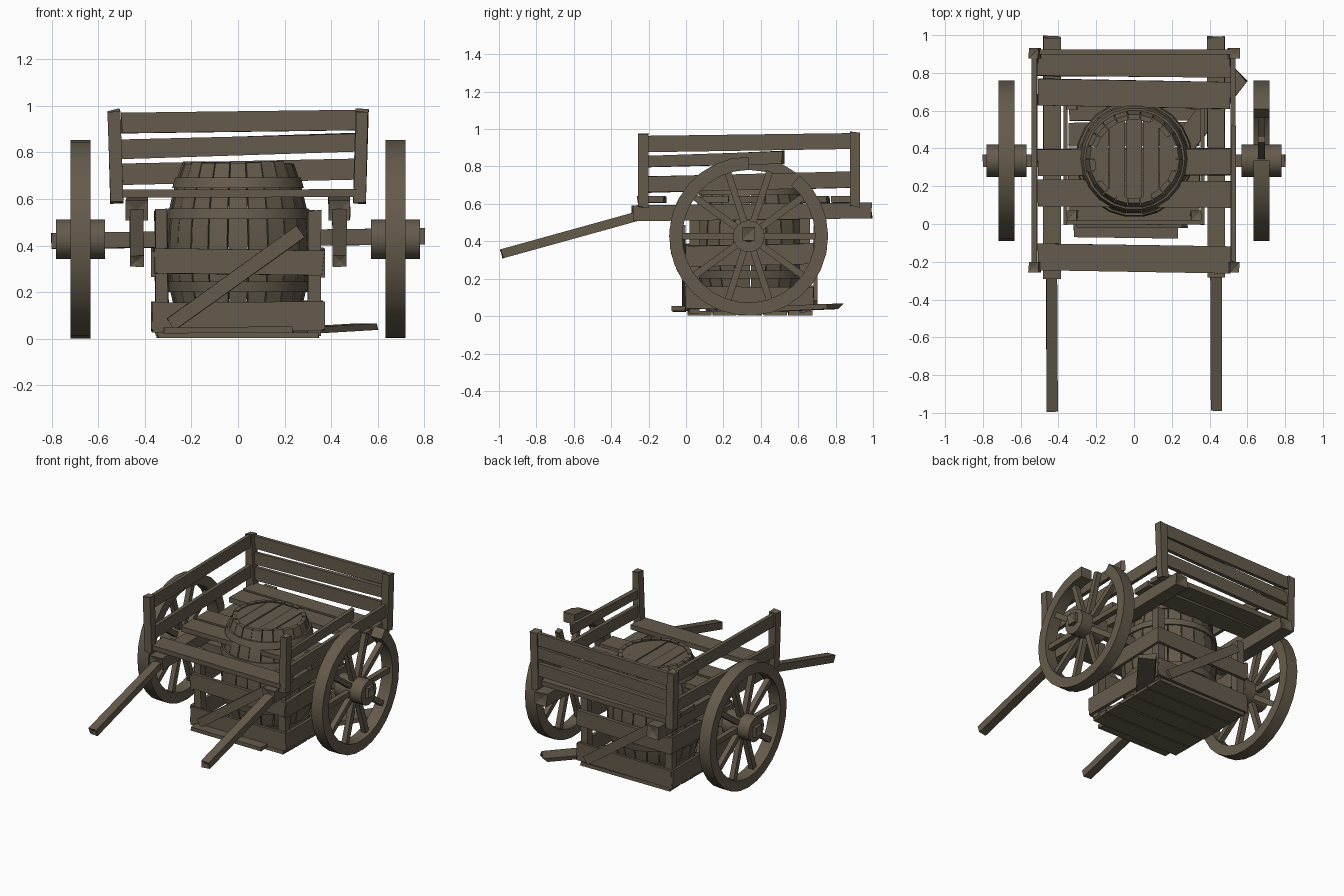
import bpy, bmesh, math, random
from mathutils import Vector as V

if "Cube" in bpy.data.objects:
    bpy.data.objects.remove(bpy.data.objects["Cube"])
random.seed(4)

wood = bpy.data.materials.new("weathered brown wood")
wood.diffuse_color = (0.130, 0.105, 0.072, 1)
wood.use_nodes = True
wood.node_tree.nodes["Principled BSDF"].inputs["Base Color"].default_value = wood.diffuse_color


def finish(name, bm, smooth=False):
    bmesh.ops.recalc_face_normals(bm, faces=bm.faces)
    me = bpy.data.meshes.new(name)
    bm.to_mesh(me)
    bm.free()
    me.materials.append(wood)
    ob = bpy.data.objects.new(name, me)
    bpy.context.collection.objects.link(ob)
    if smooth:
        bpy.context.view_layer.objects.active = ob
        ob.select_set(True)
        bpy.ops.object.shade_smooth_by_angle(angle=math.radians(35))
        ob.select_set(False)
    return ob


def board(name, a, b, width, thick, wdir, rough=0.006, tip=0.0):
    """Plank from a to b, width measured along wdir, ends slightly uneven."""
    a, b, wdir = V(a), V(b), V(wdir)
    d = (b - a).normalized()
    t = d.cross(wdir).normalized()
    w = t.cross(d)
    bm = bmesh.new()
    ends = []
    for p in (a, b):
        ends.append([bm.verts.new(p + w * i * width / 2 + t * j * thick / 2
                                  + d * random.uniform(-rough, rough)
                                  + w * random.uniform(-rough, rough) * 0.4)
                     for i, j in ((-1, -1), (1, -1), (1, 1), (-1, 1))])
    caps = [bm.faces.new(e) for e in ends]
    for k in range(4):
        m = (k + 1) % 4
        bm.faces.new((ends[0][k], ends[0][m], ends[1][m], ends[1][k]))
    bmesh.ops.recalc_face_normals(bm, faces=bm.faces)
    if tip:
        bmesh.ops.poke(bm, faces=caps, offset=tip)
    return finish(name, bm)


def sweep(name, profile, centre, axis, a0=0, a1=360, n=24, smooth=True):
    """Closed (radius, offset) profile turned about the x or z axis."""
    bm = bmesh.new()
    full = abs(a1 - a0 - 360) < 1e-6
    rings = []
    for i in range(n if full else n + 1):
        a = math.radians(a0 + (a1 - a0) * i / n)
        c, s = math.cos(a), math.sin(a)
        rings.append([bm.verts.new(V(centre) + (V((h, r * c, r * s)) if axis == 'x'
                                                else V((r * c, r * s, h))))
                      for r, h in profile])
    m = len(profile)
    for i in range(n):
        p, q = rings[i], rings[(i + 1) % len(rings)]
        for k in range(m):
            l = (k + 1) % m
            bm.faces.new((p[k], p[l], q[l], q[k]))
    if not full:
        bm.faces.new(rings[0])
        bm.faces.new(rings[-1])
    return finish(name, bm, smooth)


X, Y, Z = (1, 0, 0), (0, 1, 0), (0, 0, 1)

# wheels: rim, hub and spokes; the right rim has a broken gap
WY, WZ = 0.335, 0.427
for s, side in ((-1, "left"), (1, "right")):
    c = (s * 0.675, WY, WZ)
    rim = [(0.425, -0.043), (0.425, 0.043), (0.355, 0.043), (0.355, -0.043)]
    if s > 0:
        sweep(side + "_wheel_rim", rim, c, 'x', 90, 410, 26)
    else:
        sweep(side + "_wheel_rim", rim, c, 'x', n=28)
    hub = [(0.085, -0.105), (0.085, 0.105), (0.03, 0.105), (0.03, -0.105)]
    sweep(side + "_wheel_hub", hub, c, 'x', n=16)
    for k in range(10):
        a = math.radians(36 * k)
        d = V((0, math.cos(a), math.sin(a)))
        board(side + "_spoke", V(c) + d * 0.07, V(c) + d * 0.365, 0.036, 0.036, X, 0)

# axle
board("axle", (-0.80, WY, 0.42), (0.80, WY, 0.44), 0.068, 0.068, Z, 0.004, -0.012)

# long frame beams and sloping handles
for s, side in ((-1, "left"), (1, "right")):
    board(side + "_beam", (s * 0.435, -0.285, 0.55), (s * 0.435, 0.99, 0.565),
          0.092, 0.085, X, 0.008, -0.012)
    board(side + "_handle", (s * 0.435, -0.22, 0.545), (s * 0.435, -0.985, 0.333),
          0.06, 0.05, X, 0.006, -0.008)

# deck planks
for y0, y1, w in ((-0.175, -0.19, 0.14), (0.165, 0.155, 0.14), (0.325, 0.33, 0.14),
                  (0.70, 0.68, 0.14), (0.845, 0.835, 0.12)):
    board("deck_plank", (-0.51, y0, 0.623), (0.51, y1, 0.625), w, 0.034, Y)

# corner posts
for s in (-1, 1):
    for y in (-0.228, 0.903):
        board("corner_post", (s * 0.52, y, 0.585), (s * 0.533, y, 0.98),
              0.052, 0.055, X, 0.008, -0.01)

# rear boards
for zl, zr, w in ((0.925, 0.94, 0.088), (0.813, 0.842, 0.08), (0.707, 0.728, 0.09)):
    board("rear_board", (-0.50, 0.91, zl), (0.51, 0.91, zr), w, 0.026, Z)

# side boards: top rail only on the left, broken middle board on the right
board("left_top_board", (-0.53, -0.21, 0.921), (-0.53, 0.89, 0.937), 0.085, 0.026, Z)
board("left_low_board", (-0.524, -0.21, 0.703), (-0.524, 0.89, 0.73), 0.085, 0.026, Z)
board("right_broken_board", (0.528, -0.21, 0.825), (0.528, 0.515, 0.85), 0.062, 0.026, Z, 0.015)
board("right_low_board", (0.524, -0.21, 0.703), (0.524, 0.89, 0.73), 0.085, 0.026, Z)

# crate: posts, side boards, braces, floor
for x in (-0.325, 0.325):
    for y in (0.045, 0.635):
        board("crate_post", (x, y, 0.02), (x * 1.015, y, 0.55), 0.055, 0.055, X, 0.008, -0.008)
for y, s in ((0.008, 1), (0.672, -1)):
    board("crate_upper_board", (-0.36, y, 0.33 + s * 0.005), (0.365, y, 0.33 - s * 0.005),
          0.11, 0.022, Z)
    board("crate_lower_board", (-0.365, y, 0.09), (0.365, y, 0.10), 0.125, 0.022, Z)
    board("crate_brace", (-0.29 * s, y - 0.02 * s, 0.06), (0.27 * s, y - 0.02 * s, 0.46),
          0.06, 0.02, Z)
for x in (-0.362, 0.362):
    board("crate_side_upper_board", (x, 0.0, 0.32), (x, 0.68, 0.335), 0.11, 0.022, Z)
    board("crate_side_lower_board", (x, 0.0, 0.10), (x, 0.68, 0.095), 0.12, 0.022, Z)
for k in range(5):
    board("crate_floor_slat", (-0.345, 0.07 + 0.135 * k, 0.015),
          (0.345, 0.072 + 0.135 * k, 0.015), 0.125, 0.024, Y, 0.005)
board("loose_front_slat", (-0.315, -0.035, 0.036), (0.23, -0.042, 0.04), 0.07, 0.026, Y)
board("loose_broken_plank", (0.26, 0.42, 0.035), (0.555, 0.79, 0.052), 0.11, 0.028,
      (1, -0.8, 0), 0.02)

# barrel: bulging staves, hoops and a recessed plank lid
BC = (0, 0.345, 0)


def bulge(z):
    return 0.308 - 0.073 * ((z - 0.39) / 0.37) ** 2


N = 22
for k in range(N):
    top = 0.757 + random.uniform(-0.008, 0.006)
    zs = [0.02 + (top - 0.02) * i / 8 for i in range(9)]
    dr = random.uniform(-0.003, 0.003)
    prof = [(bulge(z) + dr, z) for z in zs] + [(bulge(z) - 0.028, z) for z in reversed(zs)]
    step = 360 / N
    sweep("barrel_stave", prof, BC, 'z', step * k + 0.5, step * (k + 1) - 0.5, 1)
for z0, z1 in ((0.06, 0.105), (0.20, 0.245), (0.515, 0.56), (0.648, 0.692)):
    r0, r1 = bulge(z0), bulge(z1)
    sweep("barrel_hoop", [(r0 + 0.01, z0), (r1 + 0.01, z1), (r1 - 0.01, z1), (r0 - 0.01, z0)],
          BC, 'z', n=N)
R = 0.222
for z in (0.03, 0.735):
    for k in range(5):
        # each lid plank is a strip of the disc
        x0, x1 = -R + 2 * R * k / 5 + 0.002, -R + 2 * R * (k + 1) / 5 - 0.002
        h = z + random.uniform(-0.004, 0.004)
        xs = [x0 + (x1 - x0) * i / 4 for i in range(5)]
        pts = [(x, math.sqrt(R * R - x * x)) for x in xs]
        pts += [(x, -y) for x, y in reversed(pts)]
        bm = bmesh.new()
        f = bm.faces.new([bm.verts.new((x, y + BC[1], h - 0.012)) for x, y in pts])
        ext = bmesh.ops.extrude_face_region(bm, geom=[f])
        up = [v for v in ext["geom"] if isinstance(v, bmesh.types.BMVert)]
        bmesh.ops.translate(bm, verts=up, vec=(0, 0, 0.024))
        finish("barrel_lid_plank", bm)
